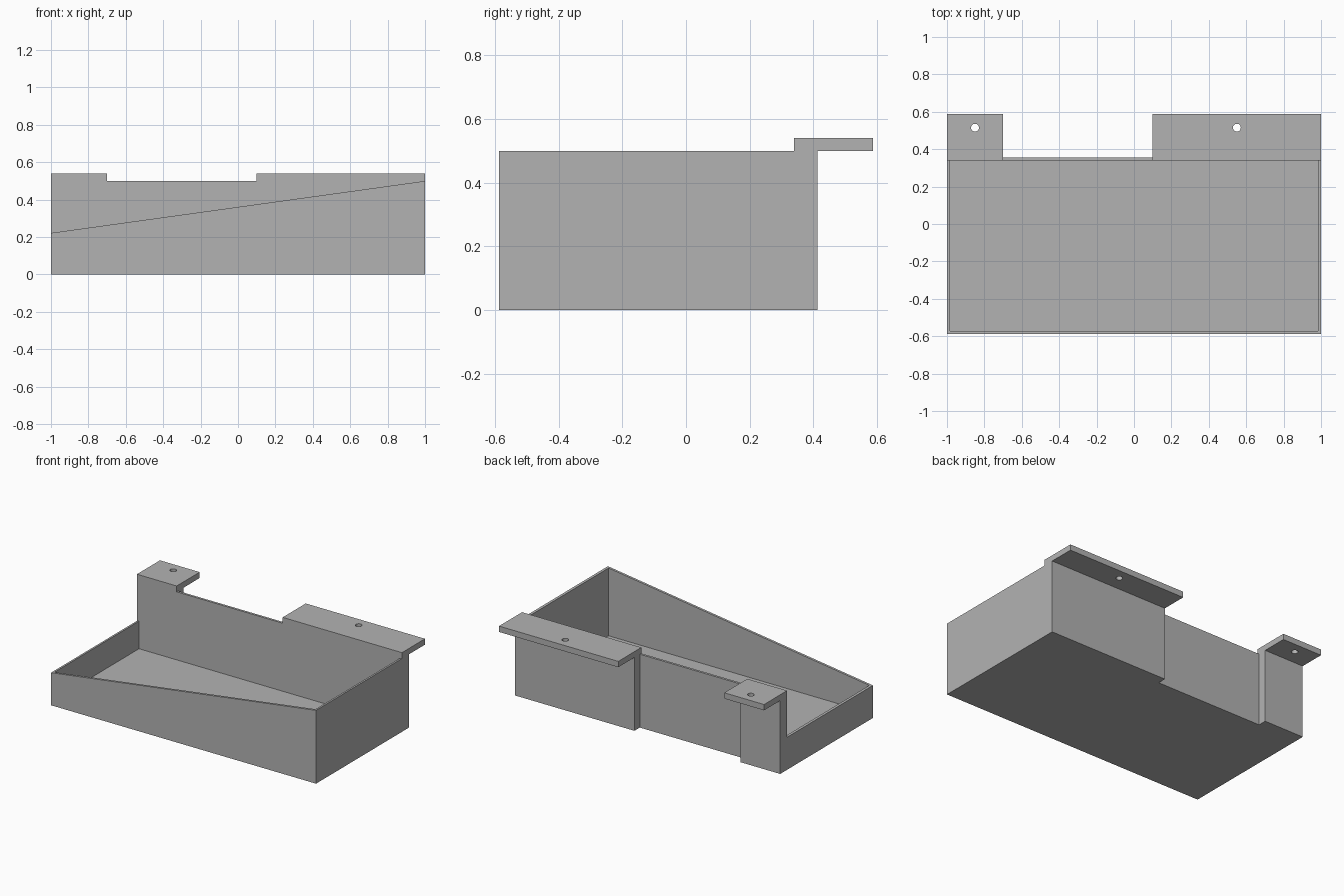
import bpy
import bmesh
from mathutils import Vector, Matrix

if "Cube" in bpy.data.objects:
    bpy.data.objects.remove(bpy.data.objects["Cube"])

# Main dimensions
HALF_Y = 0.587
INNER_BACK = 0.339      # inside face of the back wall
POST_BACK = 0.413       # rear face of the two posts
WALL = 0.016
FLOOR = 0.036
RIM = 0.5               # back wall height
TAB_TOP = 0.54
GAP = (-0.7, 0.1)       # recess between the two mounting tabs
LOW_RIM = 0.222         # rim height on the low side

grey = bpy.data.materials.new("grey plastic")
grey.use_nodes = True
grey.diffuse_color = (0.45, 0.45, 0.45, 1)
grey.node_tree.nodes["Principled BSDF"].inputs["Base Color"].default_value = grey.diffuse_color


def new_object(name, bm):
    bmesh.ops.recalc_face_normals(bm, faces=bm.faces)
    mesh = bpy.data.meshes.new(name)
    bm.to_mesh(mesh)
    bm.free()
    obj = bpy.data.objects.new(name, mesh)
    bpy.context.collection.objects.link(obj)
    mesh.materials.append(grey)
    return obj


def prism(name, outline, sweep):
    """Extrude a flat outline of 3D points along a vector."""
    bm = bmesh.new()
    face = bm.faces.new([bm.verts.new(p) for p in outline])
    extruded = bmesh.ops.extrude_face_region(bm, geom=[face])["geom"]
    bmesh.ops.translate(bm, vec=Vector(sweep),
                        verts=[v for v in extruded if isinstance(v, bmesh.types.BMVert)])
    return new_object(name, bm)


def box(name, low, high):
    (x0, y0, z0), (x1, y1, z1) = low, high
    return prism(name, [(x0, y0, z0), (x1, y0, z0), (x1, y1, z0), (x0, y1, z0)], (0, 0, z1 - z0))


def cylinder(name, x, y, z, radius, depth):
    bm = bmesh.new()
    bmesh.ops.create_cone(bm, cap_ends=True, segments=24, radius1=radius, radius2=radius,
                          depth=depth, matrix=Matrix.Translation((x, y, z)))
    return new_object(name, bm)


def cut(obj, cutter):
    """Subtract the cutter, keep the result and discard the cutter."""
    mod = obj.modifiers.new("cut", "BOOLEAN")
    mod.operation, mod.solver, mod.object = "DIFFERENCE", "EXACT", cutter
    cutter.hide_render = True
    bpy.context.view_layer.update()
    graph = bpy.context.evaluated_depsgraph_get()
    result = bpy.data.meshes.new_from_object(obj.evaluated_get(graph))
    obj.modifiers.clear()
    obj.data = result
    bpy.data.objects.remove(cutter)


# Solid block with the recess in its back edge
back_wall = INNER_BACK + WALL
plan = [(-1, -HALF_Y), (1, -HALF_Y), (1, HALF_Y), (GAP[1], HALF_Y),
        (GAP[1], back_wall), (GAP[0], back_wall), (GAP[0], HALF_Y), (-1, HALF_Y)]
tray = prism("mounting_tray", [(x, y, 0) for x, y in plan], (0, 0, TAB_TOP))

# Sloping rim of the front and side walls
slope = (RIM - LOW_RIM) / 2
over = 1.2
rim = [(-over, -1, LOW_RIM + slope * (1 - over)), (over, -1, LOW_RIM + slope * (1 + over)),
       (over, -1, 1), (-over, -1, 1)]
cut(tray, prism("rim_cutter", rim, (0, 1 + INNER_BACK, 0)))

# Open inside of the tray
cut(tray, box("cavity_cutter", (WALL - 1, WALL - HALF_Y, FLOOR), (1 - WALL, INNER_BACK, 1)))

# Lower back wall between the tabs
cut(tray, box("gap_cutter", (GAP[0], 0, RIM), (GAP[1], 1, 1)))

# Space under the overhanging tabs
cut(tray, box("overhang_cutter", (-over, POST_BACK, -1), (over, 1, RIM)))

# Screw holes
for hole_x in (-0.85, 0.55):
    cut(tray, cylinder("hole_cutter", hole_x, 0.515, RIM, 0.021, 0.3))
